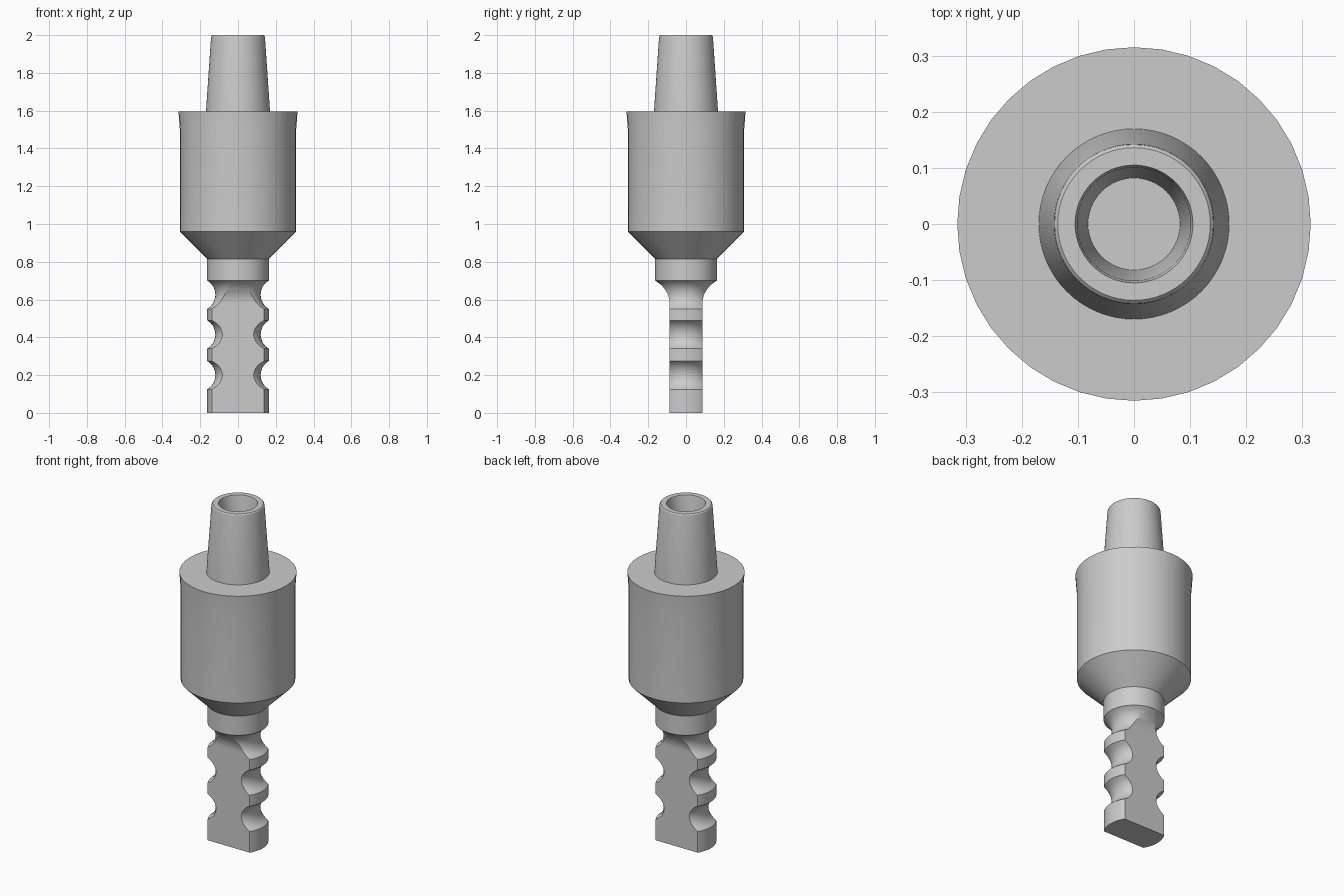
import bpy, bmesh
from math import pi, sin, cos, sqrt, radians

old = bpy.data.objects.get("Cube")
if old:
    bpy.data.objects.remove(old, do_unlink=True)

GREY = (0.6, 0.6, 0.6, 1)
steel = bpy.data.materials.new("plain grey")
steel.use_nodes = True
steel.diffuse_color = GREY
steel.node_tree.nodes["Principled BSDF"].inputs["Base Color"].default_value = GREY


def make_object(name, bm):
    bmesh.ops.recalc_face_normals(bm, faces=bm.faces[:])
    mesh = bpy.data.meshes.new(name)
    bm.to_mesh(mesh)
    bm.free()
    mesh.materials.append(steel)
    obj = bpy.data.objects.new(name, mesh)
    bpy.context.collection.objects.link(obj)
    return obj


def lathe(name, profile, sides):
    """Revolve (radius, z) points about z; both ends are capped."""
    bm = bmesh.new()
    rings = [[bm.verts.new((r * cos(2 * pi * i / sides), r * sin(2 * pi * i / sides), z))
              for i in range(sides)] for r, z in profile]
    for a, b in zip(rings, rings[1:]):
        for i in range(sides):
            j = (i + 1) % sides
            bm.faces.new((a[i], a[j], b[j], b[i]))
    bm.faces.new(rings[0])
    bm.faces.new(rings[-1])
    return make_object(name, bm)


def smooth(obj, angle=30):
    bpy.ops.object.select_all(action='DESELECT')
    obj.select_set(True)
    bpy.context.view_layer.objects.active = obj
    bpy.ops.object.shade_smooth_by_angle(angle=radians(angle))


# Hollow tapered stem with softened rim and a blind tapered bore
stem = lathe("tapered_stem", [(0.17, 1.59), (0.143, 1.985), (0.141, 1.995), (0.136, 2.0),
                              (0.105, 2.0), (0.101, 1.985), (0.082, 1.7)], 64)
smooth(stem)

# Wide body with slightly flared top and conical underside
body = lathe("main_body", [(0.162, 0.815), (0.308, 0.96), (0.308, 1.5), (0.315, 1.595)], 40)
smooth(body)

# Round shank with three revolved grooves
SHANK, DEPTH, HALF = 0.163, 0.043, 0.075
arc = (HALF ** 2 + DEPTH ** 2) / (2 * DEPTH)
profile = [(SHANK, 0)]
for centre in (0.2, 0.415, 0.626):
    for k in range(13):
        dz = HALF * (k - 6) / 6
        profile.append((SHANK + arc - DEPTH - sqrt(arc ** 2 - dz ** 2), centre + dz))
profile.append((SHANK, 0.815))
shank = lathe("grooved_shank", profile, 64)

# Flat sides of the shank, sweeping outwards below the collar
FLAT, FILLET, START = 0.087, 0.132, 0.578
side = [(FLAT, -0.1), (FLAT, START)]
for k in range(1, 13):
    a = radians(75) * k / 12
    side.append((FLAT + FILLET * (1 - cos(a)), START + FILLET * sin(a)))
side.append((0.3, 0.9))
bm = bmesh.new()
outline = side + [(-y, z) for y, z in reversed(side)]
face = bm.faces.new([bm.verts.new((-0.3, y, z)) for y, z in outline])
ext = bmesh.ops.extrude_face_region(bm, geom=[face])
bmesh.ops.translate(bm, vec=(0.6, 0, 0),
                    verts=[g for g in ext["geom"] if isinstance(g, bmesh.types.BMVert)])
cutter = make_object("flat_cutter", bm)
cutter.hide_render = True

bpy.context.view_layer.objects.active = shank
mod = shank.modifiers.new("flats", 'BOOLEAN')
mod.operation = 'INTERSECT'
mod.solver = 'EXACT'
mod.object = cutter
bpy.ops.object.modifier_apply(modifier=mod.name)
bpy.data.objects.remove(cutter, do_unlink=True)
smooth(shank)
